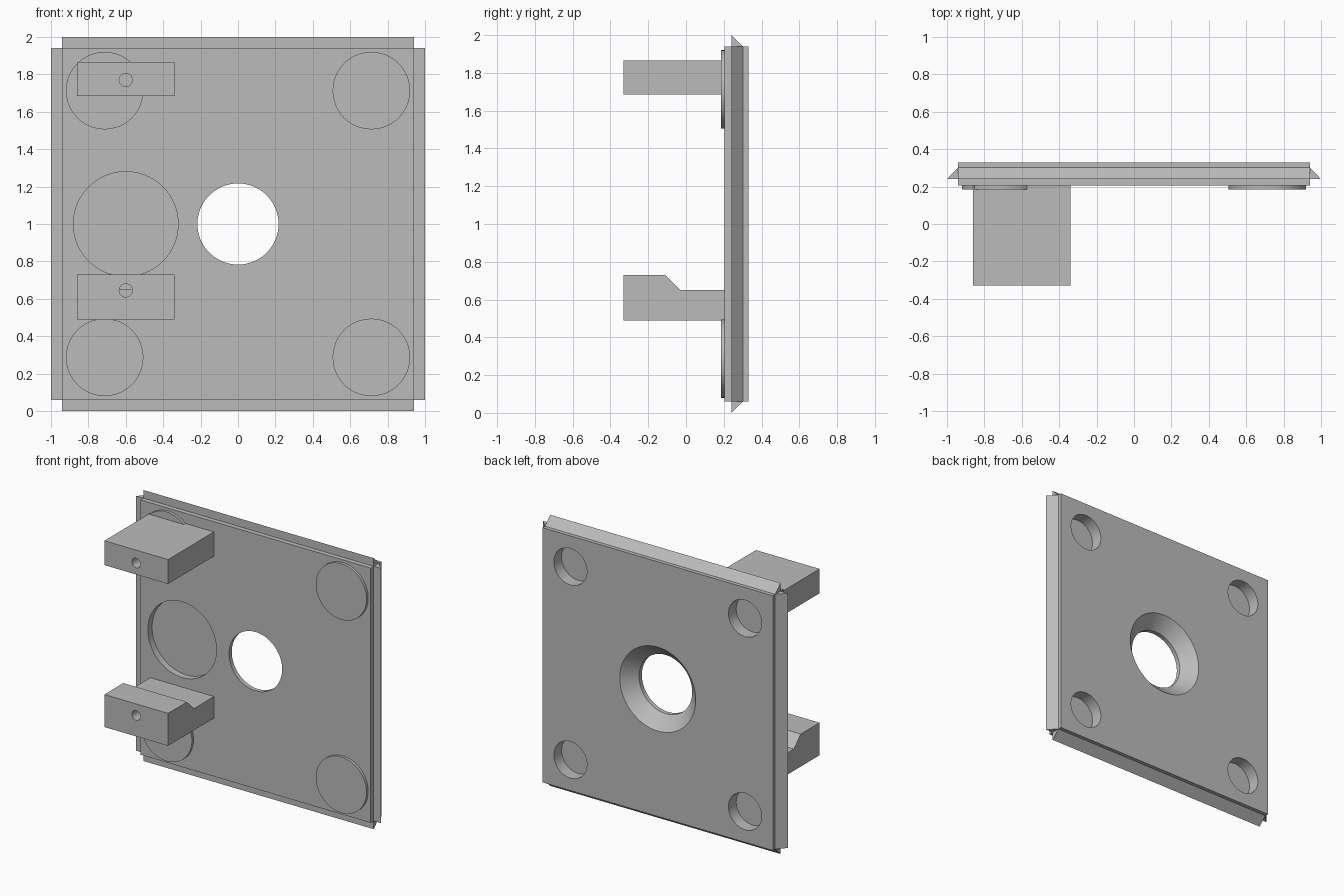
import bpy, bmesh, math
from mathutils import Vector

cube = bpy.data.objects.get("Cube")
if cube:
    bpy.data.objects.remove(cube, do_unlink=True)

grey = bpy.data.materials.new("plain grey")
grey.use_nodes = True
COLOUR = (0.5, 0.5, 0.5, 1)
grey.diffuse_color = COLOUR
for node in grey.node_tree.nodes:
    if node.type == 'BSDF_PRINCIPLED':
        node.inputs["Base Color"].default_value = COLOUR

FRONT, BACK = 0.205, 0.33      # plate faces along y
HALF, MID = 0.94, 1.0          # plate half size and centre height
CORNER = 0.713                 # offset of the corner features


def finish(name, bm):
    bmesh.ops.recalc_face_normals(bm, faces=bm.faces)
    mesh = bpy.data.meshes.new(name)
    bm.to_mesh(mesh)
    bm.free()
    mesh.materials.append(grey)
    obj = bpy.data.objects.new(name, mesh)
    bpy.context.collection.objects.link(obj)
    return obj


def prism(name, profile, along):
    """Extrude a flat outline of 3D points along a vector."""
    bm = bmesh.new()
    face = bm.faces.new([bm.verts.new(p) for p in profile])
    new = bmesh.ops.extrude_face_region(bm, geom=[face])["geom"]
    verts = [v for v in new if isinstance(v, bmesh.types.BMVert)]
    bmesh.ops.translate(bm, vec=along, verts=verts)
    return finish(name, bm)


def turned(name, x, z, rings):
    """Solid turned about the y direction from (y, radius) rings."""
    bm = bmesh.new()
    n = 64
    loops = [[bm.verts.new((x + r * math.cos(2 * math.pi * i / n), y,
                            z + r * math.sin(2 * math.pi * i / n)))
              for i in range(n)] for y, r in rings]
    for a, b in zip(loops, loops[1:]):
        for i in range(n):
            j = (i + 1) % n
            bm.faces.new((a[i], a[j], b[j], b[i]))
    bm.faces.new(loops[0])
    bm.faces.new(loops[-1])
    return finish(name, bm)


def select(obj):
    bpy.ops.object.select_all(action='DESELECT')
    obj.select_set(True)
    bpy.context.view_layer.objects.active = obj


def cut(obj, cutter):
    cutter.hide_render = True
    mod = obj.modifiers.new("cut", 'BOOLEAN')
    mod.operation = 'DIFFERENCE'
    mod.solver = 'EXACT'
    mod.object = cutter
    select(obj)
    bpy.ops.object.modifier_apply(modifier=mod.name)
    bpy.data.objects.remove(cutter, do_unlink=True)


def smooth(obj):
    select(obj)
    bpy.ops.object.shade_smooth_by_angle(angle=math.radians(30))


# Square plate
plate = prism("plate", [(sx * HALF, FRONT, MID + sz * HALF)
                        for sx, sz in ((-1, -1), (1, -1), (1, 1), (-1, 1))],
              (0, BACK - FRONT, 0))

# Central hole, countersunk from the back
cut(plate, turned("centre_cutter", 0, MID,
                  [(0.1, 0.217), (BACK - 0.093, 0.217), (BACK, 0.31), (0.4, 0.31)]))

# Shallow round recess in the front
cut(plate, turned("recess_cutter", -0.6, MID, [(0.1, 0.28), (0.255, 0.28)]))

# Raised corner discs in front, blind pockets behind
for sx, side in ((1, "left"), (-1, "right")):
    for sz, level in ((1, "upper"), (-1, "lower")):
        x, z = sx * CORNER, MID + sz * CORNER
        cut(plate, turned("pocket_cutter", x, z, [(0.24, 0.135), (0.4, 0.135)]))
        smooth(turned(f"{level}_{side}_disc", x, z, [(0.185, 0.207), (FRONT + 0.01, 0.207)]))
smooth(plate)

# Triangular lips on the four edges
for name, out in (("top", (0, 0, 1)), ("bottom", (0, 0, -1)),
                  ("left", (1, 0, 0)), ("right", (-1, 0, 0))):
    out = Vector(out)
    run = Vector((out.z, 0, out.x))
    section = [Vector((0, y, MID)) + out * d - run * HALF
               for y, d in ((0.24, HALF), (0.24, 1.0), (0.302, HALF))]
    prism(name + "_lip", section, run * 2 * HALF)

# Two arms on the model's right, each with a small bore in its end
arms = {
    "upper_arm": ([(-0.33, 1.685), (0.21, 1.685), (0.21, 1.865), (-0.33, 1.865)], 1.77),
    "lower_arm": ([(-0.33, 0.49), (0.21, 0.49), (0.21, 0.65), (-0.03, 0.65),
                   (-0.11, 0.73), (-0.33, 0.73)], 0.645),
}
for name, (outline, bore_z) in arms.items():
    arm = prism(name, [(-0.86, y, z) for y, z in outline], (0.52, 0, 0))
    cut(arm, turned("bore_cutter", -0.6, bore_z, [(-0.5, 0.035), (0.0, 0.035)]))
    smooth(arm)
